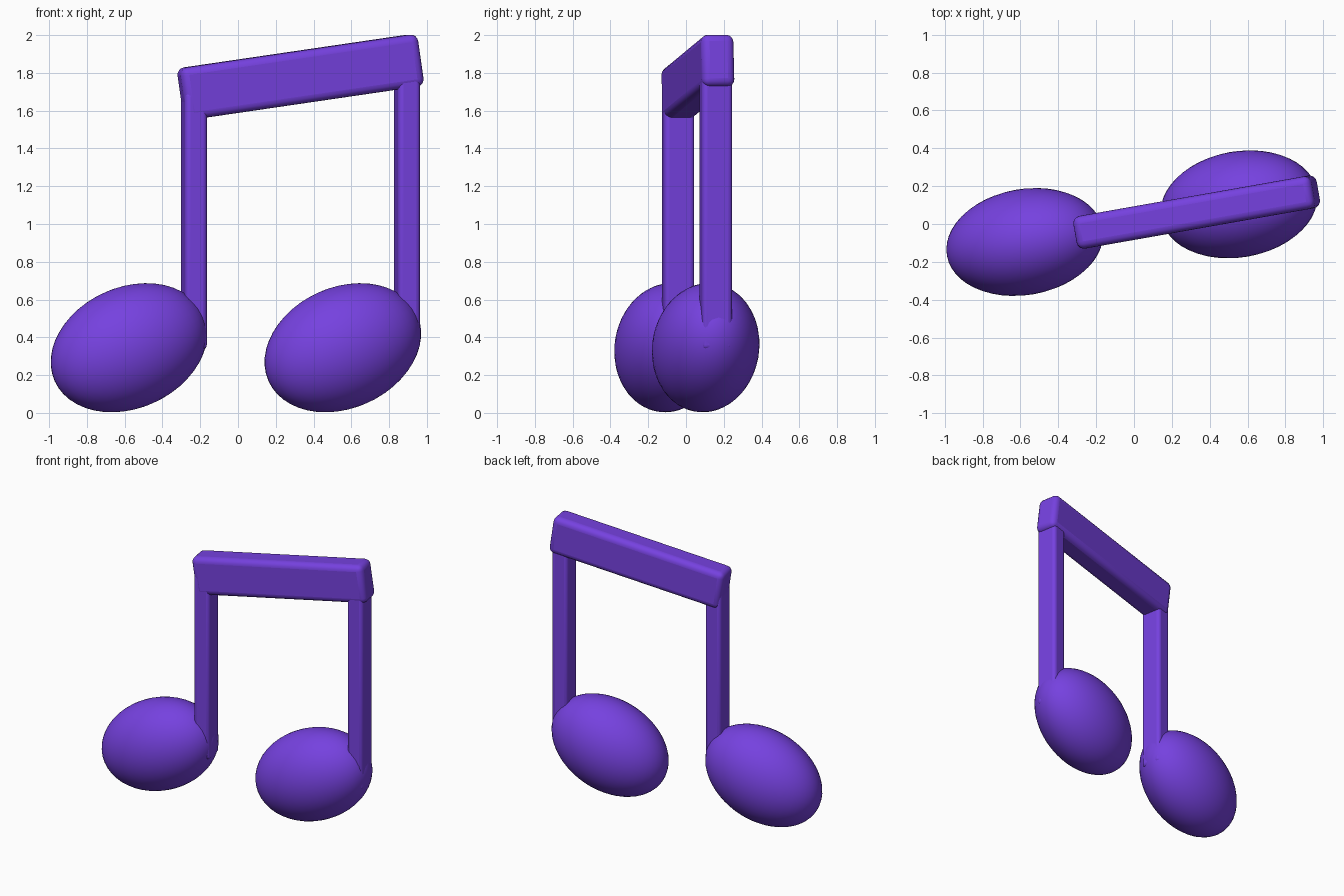
import bpy
import math
from mathutils import Matrix, Vector

if "Cube" in bpy.data.objects:
    bpy.data.objects.remove(bpy.data.objects["Cube"])

YAW = math.radians(10)       # the whole note is turned a little
SLOPE = math.radians(8.2)    # rise of the beam
TILT = math.radians(24)      # lean of the heads

purple = bpy.data.materials.new("purple")
purple.diffuse_color = (0.18, 0.053, 0.74, 1)
purple.use_nodes = True
purple.node_tree.nodes["Principled BSDF"].inputs["Base Color"].default_value = purple.diffuse_color


def place(name, size, centre, pitch=0.0):
    """Name, scale, orient and colour the active primitive."""
    ob = bpy.context.object
    ob.name = name
    turn = Matrix.Rotation(YAW, 4, 'Z') @ Matrix.Rotation(-pitch, 4, 'Y')
    ob.data.transform(Matrix.Diagonal(Vector((*size, 1))))
    ob.matrix_world = Matrix.Translation(centre) @ turn
    ob.data.materials.append(purple)
    return ob


def rounded_bar(name, size, centre, radius, pitch=0.0):
    bpy.ops.mesh.primitive_cube_add(size=1)
    ob = place(name, size, centre, pitch)
    bevel = ob.modifiers.new("rounded edges", 'BEVEL')
    bevel.width = radius
    bevel.segments = 4
    bpy.ops.object.shade_smooth_by_angle(angle=math.radians(40))


# Two matching heads, each with its stem
for side, hx, hy, sx, sy, top in (("left", -0.577, -0.095, -0.233, -0.042, 1.70),
                                  ("right", 0.555, 0.104, 0.895, 0.158, 1.86)):
    bpy.ops.mesh.primitive_uv_sphere_add(segments=48, ring_count=24, radius=1)
    place(side + "_head", (0.435, 0.28, 0.32), (hx, hy, 0.345), TILT)
    bpy.ops.object.shade_smooth()
    bottom = 0.335
    rounded_bar(side + "_stem", (0.118, 0.162, top - bottom),
                (sx, sy, (top + bottom) / 2), 0.025)

# Sloping beam joining the stems
rounded_bar("beam", (1.29, 0.175, 0.278), (0.331, 0.063, 1.778), 0.04, SLOPE)
